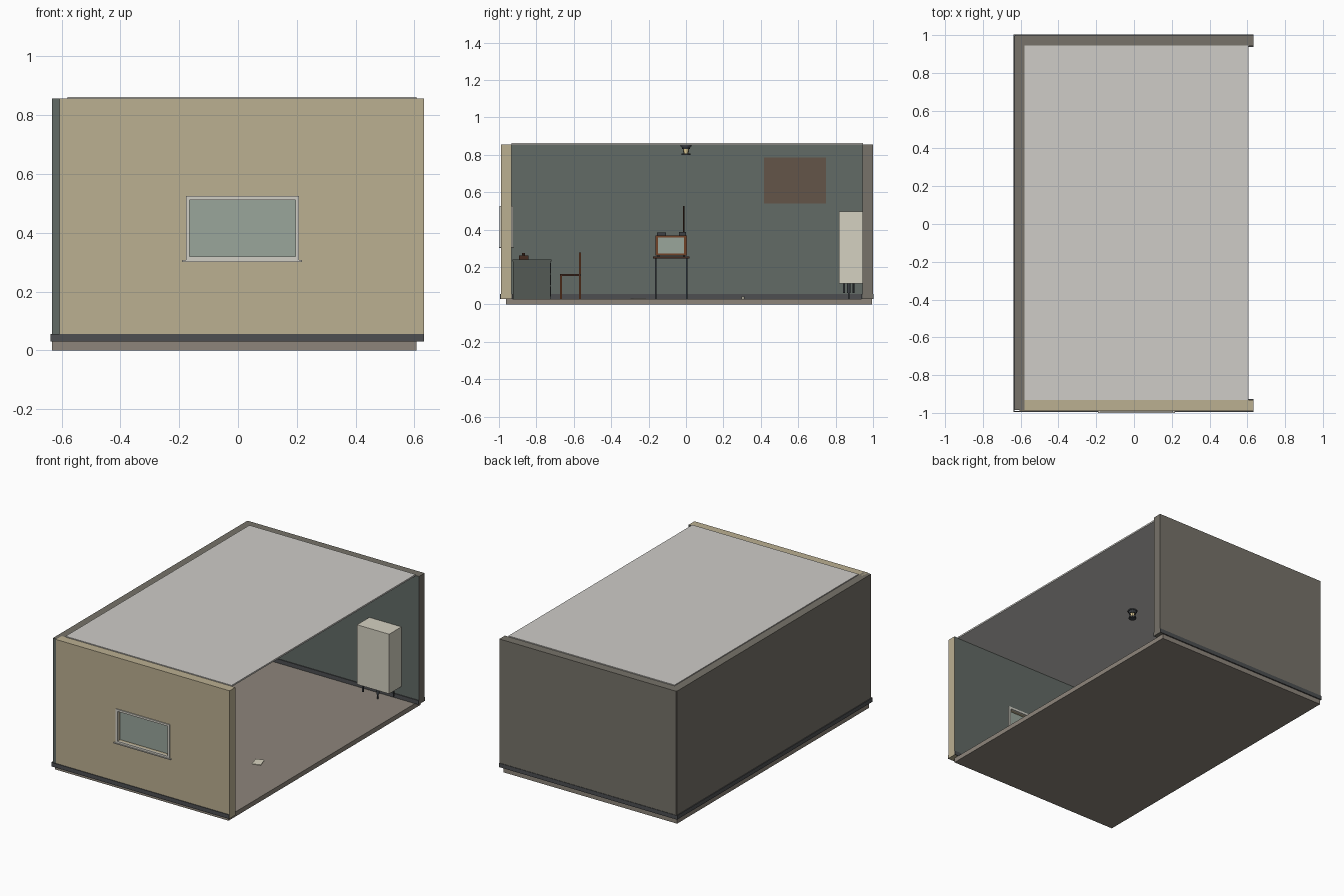
import bpy, math

if "Cube" in bpy.data.objects:
    bpy.data.objects.remove(bpy.data.objects["Cube"])

MATS = {}


def mat(name, r, g, b):
    lin = [(c / 255) ** 2.2 for c in (r, g, b)]
    m = bpy.data.materials.new(name)
    m.diffuse_color = (*lin, 1)
    m.use_nodes = True
    m.node_tree.nodes["Principled BSDF"].inputs["Base Color"].default_value = m.diffuse_color
    MATS[name] = m


for spec in [("tan", 186, 174, 144), ("green", 98, 106, 102), ("grey", 118, 114, 105),
             ("skirting", 78, 80, 82), ("floor", 140, 132, 122), ("ceiling", 205, 203, 198),
             ("white", 212, 208, 192), ("frame", 208, 206, 196), ("glass", 152, 164, 154),
             ("wood", 112, 68, 44), ("darkwood", 72, 48, 38), ("metal", 62, 66, 70),
             ("desk", 84, 90, 85), ("poster", 100, 86, 74), ("paper", 215, 210, 190),
             ("bulb", 225, 205, 150)]:
    mat(*spec)


def box(name, x, y, z, m, faces=None):
    """Box from (min, max) ranges; faces maps a face normal to another material."""
    v = [(a, b, c) for a in x for b in y for c in z]
    f = [(0, 1, 3, 2), (4, 6, 7, 5), (0, 4, 5, 1), (2, 3, 7, 6), (0, 2, 6, 4), (1, 5, 7, 3)]
    me = bpy.data.meshes.new(name)
    me.from_pydata(v, [], f)
    me.materials.append(MATS[m])
    for key, other in (faces or {}).items():
        me.materials.append(MATS[other])
        me.polygons[["-x", "+x", "-y", "+y", "-z", "+z"].index(key)].material_index = len(me.materials) - 1
    ob = bpy.data.objects.new(name, me)
    bpy.context.collection.objects.link(ob)
    return ob


def cyl(name, x, y, z0, z1, r, m, r2=None, n=16):
    bpy.ops.mesh.primitive_cone_add(vertices=n, radius1=r, radius2=r if r2 is None else r2,
                                    depth=z1 - z0, location=(x, y, (z0 + z1) / 2))
    ob = bpy.context.object
    ob.name = name
    ob.data.materials.append(MATS[m])
    bpy.ops.object.shade_smooth_by_angle(angle=math.radians(40))
    return ob


# Room shell
box("floor", (-.633, .607), (-.963, .995), (0, .03), "floor")
box("ceiling", (-.58, .607), (-.932, .945), (.852, .862), "ceiling")
H = (.03, .856)
box("left_wall", (-.633, -.58), (-.984, .995), H, "grey", {"+x": "green", "-y": "green"})
box("back_wall", (-.63, .633), (.943, 1.0), H, "grey", {"-y": "green"})
front = box("front_wall", (-.607, .633), (-.99, -.932), H, "tan", {"+y": "green"})

# Skirting on both sides of each wall
S = (.03, .056)
box("skirting_front_outer", (-.637, .633), (-.994, -.99), S, "skirting")
box("skirting_front_inner", (-.58, .633), (-.932, -.927), S, "skirting")
box("skirting_back_outer", (-.637, .633), (.998, 1.003), S, "skirting")
box("skirting_back_inner", (-.58, .633), (.938, .943), S, "skirting")
box("skirting_left_outer", (-.638, -.633), (-.99, 1.0), S, "skirting")
box("skirting_left_inner", (-.58, -.575), (-.932, .943), S, "skirting")

# Window opening, trim on both faces, glass and sills
cutter = box("window_cutter", (-.167, .197), (-1.1, -.8), (.317, .513), "tan")
cutter.hide_render = True
cutter.hide_set(True)
hole = front.modifiers.new("window_opening", "BOOLEAN")
hole.operation = "DIFFERENCE"
hole.solver = "EXACT"
hole.object = cutter
for side, y in (("outer", (-.996, -.985)), ("inner", (-.937, -.926))):
    box(f"window_trim_left_{side}", (-.177, -.165), y, (.306, .525), "frame")
    box(f"window_trim_right_{side}", (.195, .207), y, (.306, .525), "frame")
    box(f"window_trim_top_{side}", (-.165, .195), y, (.512, .525), "frame")
    box(f"window_trim_bottom_{side}", (-.165, .195), y, (.306, .319), "frame")
box("window_sill_outer", (-.19, .218), (-1.0, -.985), (.301, .307), "frame")
box("window_sill_inner", (-.19, .218), (-.937, -.92), (.301, .307), "frame")
box("window_glass", (-.168, .198), (-.964, -.958), (.316, .514), "glass")

# Poster on the left wall
box("poster", (-.58, -.576), (.417, .748), (.54, .786), "poster")

# Desk with drawer pedestals under the window
DX = .22
box("desk_top", (-DX, DX), (-.927, -.72), (.23, .241), "desk")
box("desk_back", (-DX + .01, DX - .01), (-.92, -.912), (.08, .23), "desk")
for side, x in (("left", (-DX, -DX + .12)), ("right", (DX - .12, DX))):
    box(f"desk_pedestal_{side}", x, (-.925, -.724), (.03, .23), "desk")
    for i in range(3):
        z = .042 + i * .062
        box(f"desk_drawer_{side}_{i}", (x[0] + .01, x[1] - .01), (-.726, -.721), (z, z + .055), "metal")

# Small telephone on the desk
box("telephone_body", (.06, .12), (-.893, -.842), (.241, .262), "darkwood")
box("telephone_handset", (.05, .13), (-.876, -.86), (.265, .275), "darkwood")
box("telephone_cradle", (.075, .105), (-.874, -.862), (.26, .267), "darkwood")

# Chair facing the desk
box("chair_seat", (-.055, .055), (-.674, -.562), (.152, .162), "darkwood")
for sx, x in (("left", -.053), ("right", .043)):
    box(f"chair_front_leg_{sx}", (x, x + .01), (-.673, -.663), (.03, .152), "wood")
    box(f"chair_back_post_{sx}", (x, x + .01), (-.573, -.561), (.03, .278), "wood")
for z in (.195, .245):
    box("chair_back_slat", (-.045, .045), (-.571, -.564), (z, z + .03), "wood")

# Television table against the left wall
TX = (-.56, -.32)
box("tv_table_top", TX, (-.177, .02), (.245, .255), "darkwood")
for x in (TX[0] + .015, TX[1] - .015):
    for y in (-.162, .004):
        cyl("tv_table_leg", x, y, .03, .245, .005, "metal", n=12)

# Television: wooden casing with a screen facing the room
box("tv_casing", (-.53, -.37), (-.162, .005), (.262, .368), "wood")
box("tv_screen", (-.37, -.366), (-.15, -.012), (.273, .359), "glass")
for x in (-.52, -.39):
    for y in (-.152, -.015):
        box("tv_foot", (x, x + .01), (y, y + .01), (.255, .262), "metal")
box("tv_remote", (-.46, -.43), (-.155, -.107), (.368, .384), "metal")
box("radio_body", (-.47, -.43), (-.037, .0), (.368, .386), "metal")
cyl("radio_antenna", -.45, -.013, .386, .526, .004, "darkwood", n=10)

# Boiler on the back wall with pipes below
box("boiler", (.278, .507), (.818, .943), (.112, .497), "white")
for x, y, r in ((.3, .845, .006), (.39, .87, .009), (.485, .895, .005)):
    cyl("boiler_pipe", x, y, .06, .112, r, "metal", n=12)
cyl("boiler_drain_pipe", .39, .87, .03, .06, .005, "metal", n=12)

# Ceiling lantern
LX, LY = .012, 0
cyl("lantern_flange", LX, LY, .845, .854, .029, "metal")
cyl("lantern_neck", LX, LY, .832, .845, .02, "metal", r2=.026)
cyl("lantern_bulb", LX, LY, .806, .834, .011, "bulb", r2=.014)
cyl("lantern_ring", LX, LY, .798, .806, .023, "metal")
for i in range(4):
    a = math.pi / 4 + i * math.pi / 2
    cyl("lantern_bar", LX + .02 * math.cos(a), LY + .02 * math.sin(a), .804, .84, .002, "metal", n=6)

# Loose paper and a small cup on the floor
sheet = box("paper_sheet", (-.027, .027), (-.036, .036), (0, .003), "paper")
sheet.location = (.323, -.255, .031)
sheet.rotation_euler.z = math.radians(17)
cyl("floor_cup", -.3, .305, .03, .042, .007, "paper", n=10)
